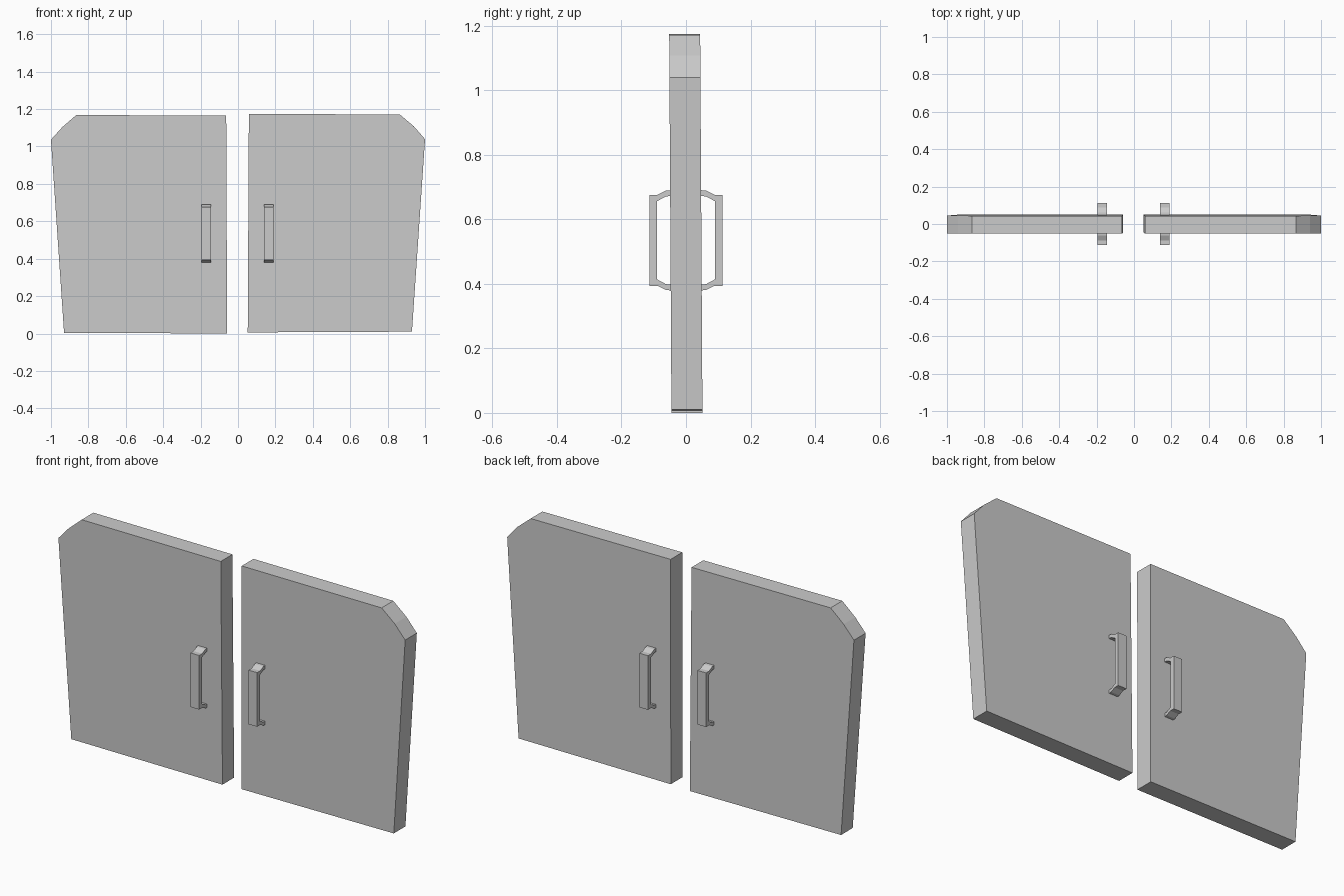
import bpy, bmesh

if "Cube" in bpy.data.objects:
    bpy.data.objects.remove(bpy.data.objects["Cube"])


def prism(name, profile, to_co, a, b):
    """Extrude a 2D outline between depths a and b; to_co maps (u, v, depth) to xyz."""
    bm = bmesh.new()
    near = [bm.verts.new(to_co(u, v, a)) for u, v in profile]
    far = [bm.verts.new(to_co(u, v, b)) for u, v in profile]
    n = len(profile)
    bm.faces.new(near)
    bm.faces.new(far[::-1])
    for i in range(n):
        j = (i + 1) % n
        bm.faces.new((near[j], near[i], far[i], far[j]))
    bmesh.ops.recalc_face_normals(bm, faces=bm.faces)
    mesh = bpy.data.meshes.new(name)
    bm.to_mesh(mesh)
    bm.free()
    obj = bpy.data.objects.new(name, mesh)
    bpy.context.collection.objects.link(obj)
    return obj


# Door outlines (x, z): tapered outer side, clipped top corner
doors = {
    "left": [(-0.93, 0.004), (-0.058, 0.0), (-0.063, 1.165),
             (-0.865, 1.168), (-0.94, 1.103), (-1.0, 1.036)],
    "right": [(0.93, 0.01), (0.052, 0.006), (0.058, 1.174),
              (0.865, 1.171), (0.94, 1.108), (1.0, 1.039)],
}

# Pull handle side profile (distance from door centre, z)
upper_outer = [(0.04, 0.156), (0.062, 0.154), (0.088, 0.141), (0.113, 0.141)]
upper_inner = [(0.09, 0.121), (0.062, 0.136), (0.04, 0.138)]
mid_z = 0.535
half = upper_inner[::-1]
handle = ([(d, mid_z + h) for d, h in upper_outer]
          + [(d, mid_z - h) for d, h in upper_outer[::-1]]
          + [(d, mid_z - h) for d, h in half]
          + [(d, mid_z + h) for d, h in upper_inner])

handle_x = {"left": -0.17, "right": 0.165}

for side, outline in doors.items():
    # Door slab, leaning very slightly forward
    prism(side + "_door", outline,
          lambda x, z, y: (x, y + 0.003 - 0.006 * z, z), -0.048, 0.048)
    # Pull handles on the front and the back
    for face, s in (("front", -1), ("back", 1)):
        prism(f"{side}_{face}_handle", handle,
              lambda d, z, x, s=s: (x, s * d, z),
              handle_x[side] - 0.025, handle_x[side] + 0.025)
